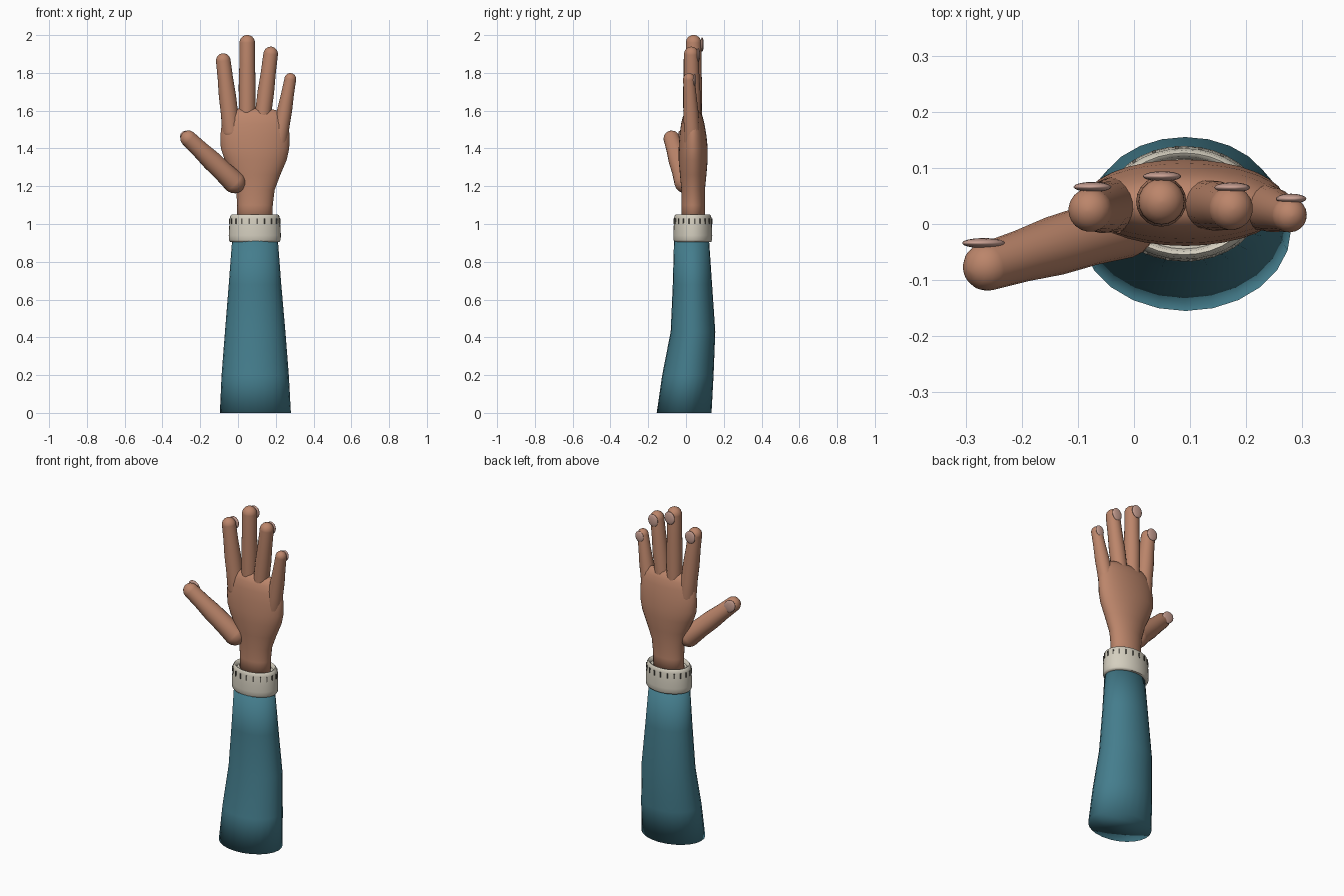
import bpy, bmesh, math
from mathutils import Vector, Matrix

cube = bpy.data.objects.get("Cube")
if cube:
    bpy.data.objects.remove(cube, do_unlink=True)


def material(name, color):
    m = bpy.data.materials.new(name)
    m.use_nodes = True
    m.diffuse_color = (*color, 1)
    m.node_tree.nodes["Principled BSDF"].inputs["Base Color"].default_value = (*color, 1)
    return m


SKIN = material("warm skin", (0.50, 0.235, 0.145))
TEAL = material("teal cloth", (0.058, 0.205, 0.265))
CREAM = material("cream knit", (0.66, 0.62, 0.52))
NAIL = material("pink nail", (0.58, 0.35, 0.29))
STITCH = material("dark stitch", (0.13, 0.12, 0.10))


def finish(bm, name, mat, angle=None):
    bmesh.ops.recalc_face_normals(bm, faces=bm.faces)
    mesh = bpy.data.meshes.new(name)
    bm.to_mesh(mesh)
    bm.free()
    mesh.materials.append(mat)
    obj = bpy.data.objects.new(name, mesh)
    bpy.context.collection.objects.link(obj)
    mesh.shade_smooth()
    if angle:
        bpy.ops.object.select_all(action='DESELECT')
        obj.select_set(True)
        bpy.context.view_layer.objects.active = obj
        bpy.ops.object.shade_smooth_by_angle(angle=math.radians(angle))
    return obj


def loft(name, rings, mat, segments=24, matrix=Matrix(), angle=None):
    """Skin ellipses given as (centre x, centre y, z, radius x, radius y)."""
    bm = bmesh.new()
    loops = []
    for cx, cy, z, rx, ry in rings:
        turn = [math.tau * i / segments for i in range(segments)]
        loops.append([bm.verts.new(matrix @ Vector((cx + rx * math.cos(a), cy + ry * math.sin(a), z)))
                      for a in turn])
    for low, high in zip(loops, loops[1:]):
        for i in range(segments):
            j = (i + 1) % segments
            bm.faces.new((low[i], low[j], high[j], high[i]))
    bm.faces.new(loops[0])
    bm.faces.new(loops[-1])
    return finish(bm, name, mat, angle)


def digit(name, base, tip, r_base, r_tip):
    """Tapered finger with round ends; base and tip are the end sphere centres."""
    base, tip = Vector(base), Vector(tip)
    axis = tip - base
    length = axis.length
    matrix = Matrix.Translation(base) @ axis.to_track_quat('Z', 'Y').to_matrix().to_4x4()
    bends = [math.radians(a) for a in (4, 20, 40, 60, 80)]
    rings = [(-r_base * math.cos(a), r_base * math.sin(a)) for a in bends]
    for t, swell in ((0.0, 1), (0.25, 0.97), (0.5, 1.03), (0.75, 0.98), (1.0, 1)):
        rings.append((t * length, (r_base + (r_tip - r_base) * t) * swell))
    rings += [(length + r_tip * math.cos(a), r_tip * math.sin(a)) for a in reversed(bends)]
    loft(name, [(0, 0, z, r, r) for z, r in rings], SKIN, 20, matrix)


# Sleeve, wider and pushed forward at the elbow end
loft("sleeve", [
    (0.092, -0.010, 0.00, 0.188, 0.145),
    (0.091, 0.010, 0.20, 0.178, 0.136),
    (0.091, 0.037, 0.43, 0.160, 0.118),
    (0.090, 0.034, 0.68, 0.139, 0.104),
    (0.090, 0.029, 0.93, 0.120, 0.092),
], TEAL)

# Rounded cuff
CX, CY, RX, RY = 0.089, 0.036, 0.138, 0.103
loft("cuff", [(CX, CY, z, RX * s, RY * s) for z, s in (
    (0.905, 0.84), (0.906, 0.95), (0.915, 0.99), (0.94, 1.0), (0.98, 0.985),
    (1.03, 0.96), (1.045, 0.93), (1.051, 0.88), (1.048, 0.82), (1.03, 0.78))],
    CREAM, 32, angle=60)

# Short stitches around the upper cuff
bm = bmesh.new()
COUNT = 20
for i in range(COUNT):
    a = math.tau * (i + 0.3) / COUNT
    normal = Vector((math.cos(a) / RX, math.sin(a) / RY, 0))
    place = Matrix.Translation((CX + RX * 0.968 * math.cos(a), CY + RY * 0.968 * math.sin(a), 1.015))
    turn = Matrix.Rotation(math.atan2(normal.y, normal.x), 4, 'Z')
    bmesh.ops.create_cube(bm, size=1, matrix=place @ turn @ Matrix.Diagonal((0.007, 0.007, 0.030, 1)))
finish(bm, "cuff_stitches", STITCH, 30)

# Wrist and palm
loft("palm", [
    (0.088, 0.038, 1.00, 0.094, 0.064),
    (0.090, 0.038, 1.10, 0.094, 0.062),
    (0.092, 0.038, 1.18, 0.102, 0.062),
    (0.096, 0.038, 1.26, 0.128, 0.070),
    (0.094, 0.038, 1.34, 0.164, 0.077),
    (0.090, 0.038, 1.40, 0.181, 0.077),
    (0.090, 0.037, 1.47, 0.183, 0.071),
    (0.090, 0.036, 1.53, 0.176, 0.062),
    (0.088, 0.036, 1.57, 0.160, 0.052),
    (0.084, 0.036, 1.60, 0.128, 0.036),
    (0.080, 0.036, 1.612, 0.080, 0.016),
], SKIN, 32)

# Fingers: base centre, tip centre, radii
digit("index_finger", (-0.034, 0.034, 1.49), (-0.078, 0.025, 1.865), 0.050, 0.039)
digit("middle_finger", (0.048, 0.040, 1.50), (0.049, 0.040, 1.960), 0.046, 0.041)
digit("ring_finger", (0.122, 0.036, 1.50), (0.173, 0.028, 1.900), 0.047, 0.039)
digit("little_finger", (0.217, 0.034, 1.44), (0.277, 0.016, 1.768), 0.046, 0.031)
digit("thumb", (-0.020, -0.002, 1.222), (-0.262, -0.076, 1.452), 0.060, 0.043)

# Nails: flat discs on the backs of the tips
for name, centre, half_x, half_z, lean in (
        ("index_nail", (-0.074, 0.066, 1.860), 0.034, 0.037, -7),
        ("middle_nail", (0.050, 0.085, 1.950), 0.034, 0.038, 0),
        ("ring_nail", (0.175, 0.065, 1.895), 0.032, 0.037, 7),
        ("little_nail", (0.280, 0.045, 1.762), 0.027, 0.032, 10),
        ("thumb_nail", (-0.268, -0.034, 1.456), 0.034, 0.042, -46)):
    bm = bmesh.new()
    spin = Matrix.Rotation(math.radians(lean), 4, 'Y')
    bmesh.ops.create_uvsphere(bm, u_segments=20, v_segments=12, radius=1,
                              matrix=Matrix.Translation(centre) @ spin
                              @ Matrix.Diagonal((half_x, 0.009, half_z, 1)))
    finish(bm, name, NAIL)
